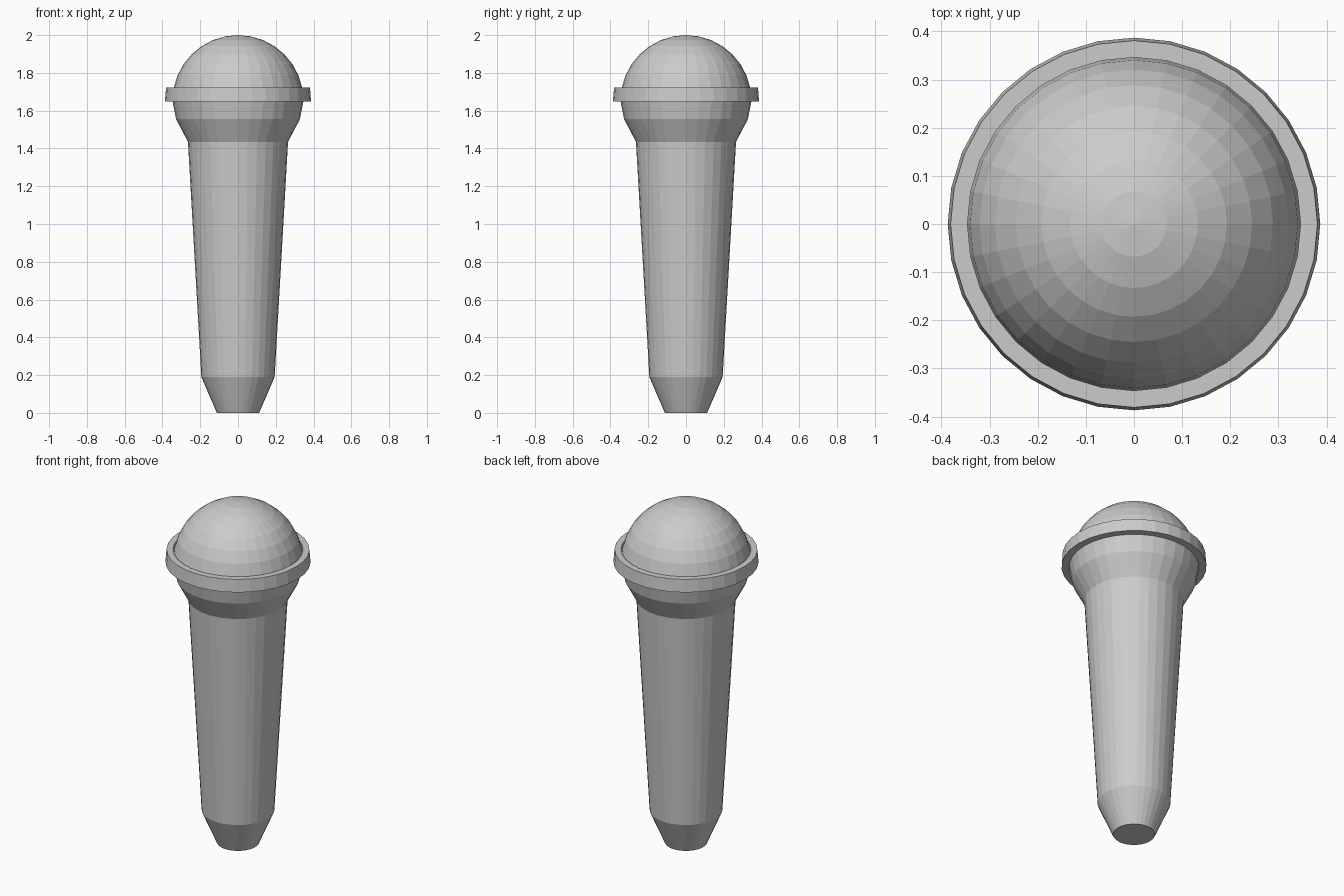
import bpy
import bmesh
import math

cube = bpy.data.objects.get("Cube")
if cube:
    bpy.data.objects.remove(cube, do_unlink=True)

SEGMENTS = 32

grey = bpy.data.materials.new("light grey")
grey.use_nodes = True
grey.diffuse_color = (0.6, 0.6, 0.6, 1)
grey.node_tree.nodes["Principled BSDF"].inputs["Base Color"].default_value = (0.6, 0.6, 0.6, 1)


def lathe(name, profile, closed=False):
    """Spin a (radius, height) profile around z into a flat-shaded object."""
    bm = bmesh.new()
    verts = [bm.verts.new((r, 0, z)) for r, z in profile]
    pairs = list(zip(verts, verts[1:]))
    if closed:
        pairs.append((verts[-1], verts[0]))
    edges = [bm.edges.new(p) for p in pairs]
    bmesh.ops.spin(bm, geom=verts + edges, cent=(0, 0, 0), axis=(0, 0, 1),
                   angle=math.tau, steps=SEGMENTS, use_merge=True)
    bmesh.ops.remove_doubles(bm, verts=bm.verts, dist=0.0001)
    bmesh.ops.recalc_face_normals(bm, faces=bm.faces)
    mesh = bpy.data.meshes.new(name)
    bm.to_mesh(mesh)
    bm.free()
    mesh.materials.append(grey)
    obj = bpy.data.objects.new(name, mesh)
    bpy.context.collection.objects.link(obj)
    return obj


# Tapered handle with chamfered foot and flared neck under the head
lathe("handle", [(0, 0), (0.112, 0), (0.194, 0.19), (0.265, 1.435),
                 (0.328, 1.555), (0.347, 1.653)])

# Rounded head: upper half of a sphere
R, CENTRE = 0.347, 1.653
arc = [math.pi / 2 * i / 8 for i in range(9)]
lathe("head_dome", [(R * math.cos(a), CENTRE + R * math.sin(a)) for a in arc])

# Collar band around the base of the head
lathe("collar_ring", [(0.346, 1.648), (0.387, 1.648), (0.381, 1.722), (0.346, 1.722)],
      closed=True)
